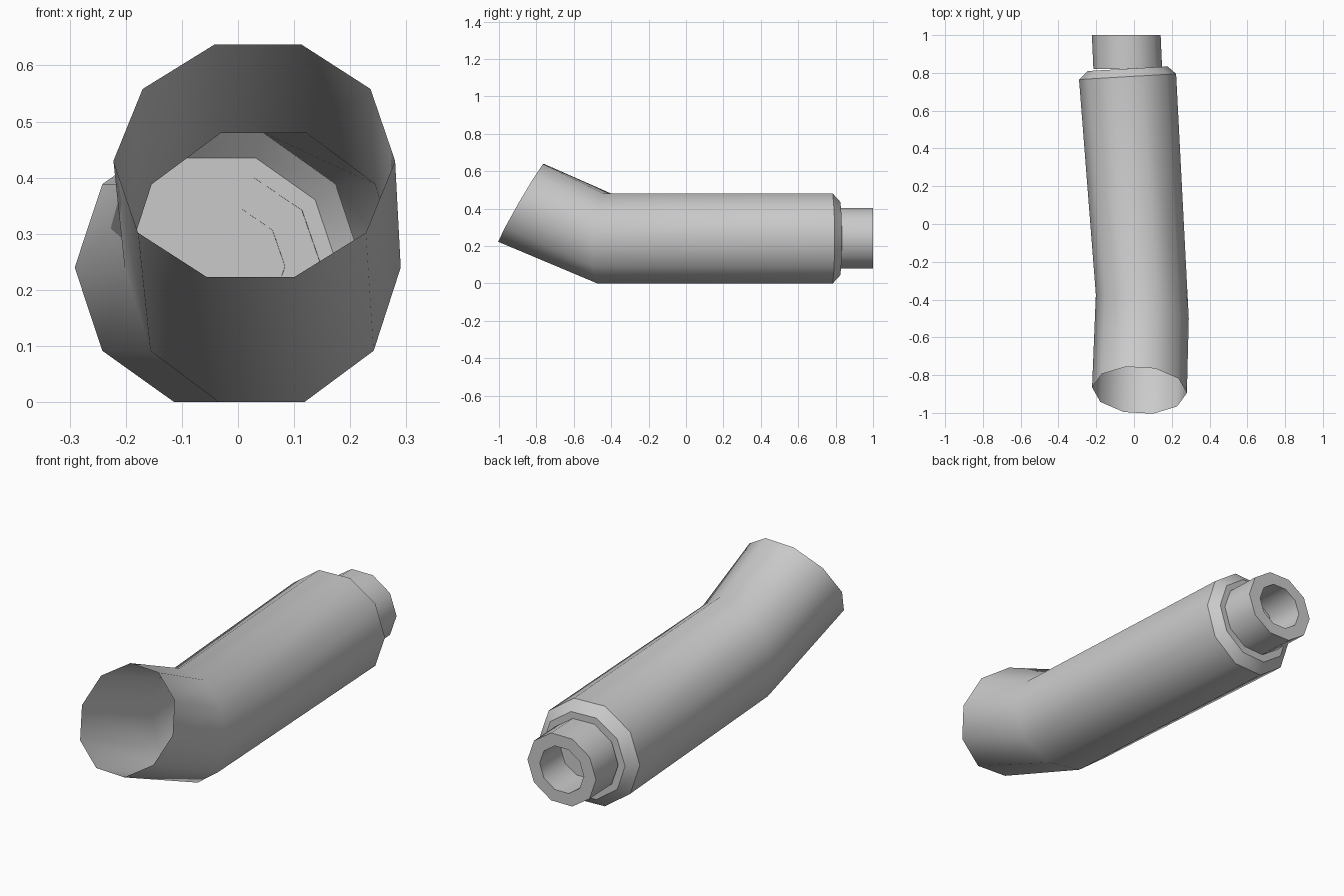
import bpy, bmesh, math
from mathutils import Vector

if "Cube" in bpy.data.objects:
    bpy.data.objects.remove(bpy.data.objects["Cube"])

SIDES = 10

grey = bpy.data.materials.new("plain_grey")
grey.diffuse_color = (0.6, 0.6, 0.6, 1)
grey.use_nodes = True
grey.node_tree.nodes["Principled BSDF"].inputs["Base Color"].default_value = grey.diffuse_color


def ring(center, u, v):
    """Decagon spanned by the half-axis vectors u (sideways) and v (upwards)."""
    c, u, v = Vector(center), Vector(u), Vector(v)
    angles = [2 * math.pi * i / SIDES for i in range(SIDES)]
    return [c + u * math.cos(a) + v * math.sin(a) for a in angles]


def loft(name, rings, cap_end=False):
    """Skin a list of rings running from front (-y) to back (+y)."""
    bm = bmesh.new()
    loops = [[bm.verts.new(p) for p in r] for r in rings]
    for a, b in zip(loops, loops[1:]):
        for i in range(SIDES):
            j = (i + 1) % SIDES
            bm.faces.new((a[i], a[j], b[j], b[i]))
    if cap_end:
        bm.faces.new(loops[-1])
    mesh = bpy.data.meshes.new(name)
    bm.normal_update()
    # outward direction: the first side face should point away from its ring centre
    face = next(iter(bm.faces))
    mid = sum((v.co for v in loops[0] + loops[1]), Vector()) / (2 * SIDES)
    if face.normal.dot(face.calc_center_median() - mid) < 0:
        for f in bm.faces:
            f.normal_flip()
    if cap_end:
        bm.faces.ensure_lookup_table()
        cap = bm.faces[-1]
        cap.normal_update()
        if cap.normal.y < 0:
            cap.normal_flip()
    bm.to_mesh(mesh)
    bm.free()
    mesh.materials.append(grey)
    obj = bpy.data.objects.new(name, mesh)
    bpy.context.collection.objects.link(obj)
    bpy.ops.object.select_all(action='DESELECT')
    obj.select_set(True)
    bpy.context.view_layer.objects.active = obj
    bpy.ops.object.shade_smooth_by_angle(angle=math.radians(40))
    return obj


# Bent pipe: open slanted mouth, elbow, long straight run, chamfer, closed back
loft("bent_pipe", [
    ring((0.029, -0.88, 0.43), (0.251, -0.015, 0), (0.007, 0.126, 0.218)),
    ring((0.044, -0.437, 0.24), (0.246, -0.063, 0), (0.002, 0.019, 0.2524)),
    ring((-0.034, 0.78, 0.24), (0.257, 0.015, 0), (0, 0, 0.2524)),
    ring((-0.033, 0.822, 0.24), (0.211, 0.012, 0), (0, 0, 0.205)),
], cap_end=True)

# Nozzle: outer wall, flat rim, inner bore down to the closed back of the pipe
loft("nozzle", [
    ring((-0.033, 0.82, 0.242), (0.182, 0, 0), (0, 0, 0.17)),
    ring((-0.041, 1.0, 0.242), (0.182, 0, 0), (0, 0, 0.17)),
    ring((-0.041, 1.0, 0.242), (0.117, 0, 0), (0, 0, 0.11)),
    ring((-0.033, 0.82, 0.242), (0.117, 0, 0), (0, 0, 0.11)),
])
